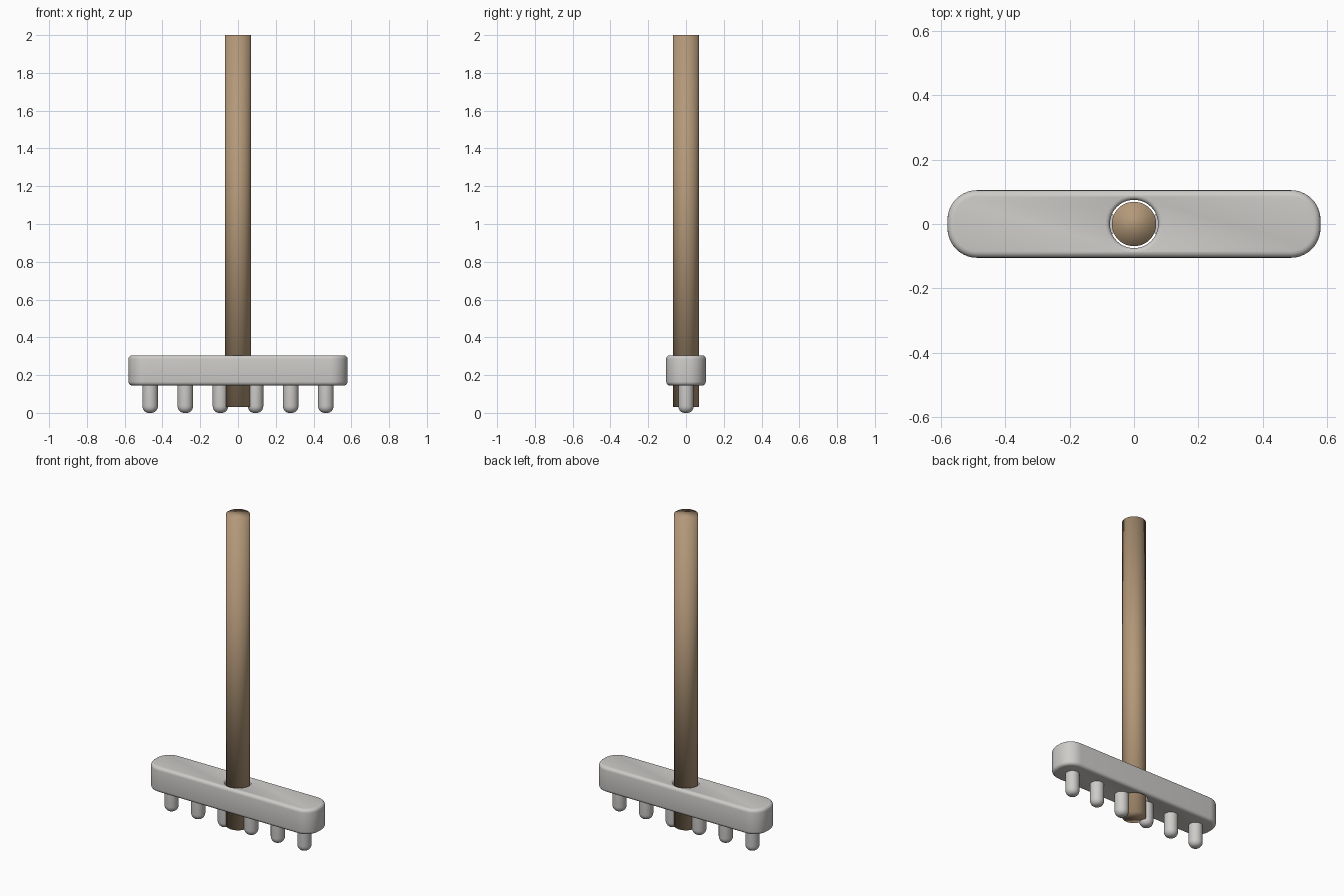
import bpy, bmesh, math

if "Cube" in bpy.data.objects:
    bpy.data.objects.remove(bpy.data.objects["Cube"])


def material(name, rgb):
    m = bpy.data.materials.new(name)
    m.diffuse_color = (*rgb, 1)
    m.use_nodes = True
    m.node_tree.nodes["Principled BSDF"].inputs["Base Color"].default_value = m.diffuse_color
    return m


grey = material("light grey", (0.61, 0.60, 0.58))
wood = material("tan wood", (0.45, 0.315, 0.19))


def add_object(name, bm, mat, smooth=True):
    bmesh.ops.recalc_face_normals(bm, faces=bm.faces)
    for f in bm.faces:
        f.smooth = smooth
    me = bpy.data.meshes.new(name)
    bm.to_mesh(me)
    bm.free()
    me.materials.append(mat)
    ob = bpy.data.objects.new(name, me)
    bpy.context.collection.objects.link(ob)
    return ob


def lathe(name, profile, mat, segments, x=0.0):
    """Capped solid of revolution about z from (radius, height) pairs."""
    bm = bmesh.new()
    rings = []
    for r, z in profile:
        rings.append([bm.verts.new((x + r * math.cos(2 * math.pi * i / segments),
                                    r * math.sin(2 * math.pi * i / segments), z))
                      for i in range(segments)])
    for a, b in zip(rings, rings[1:]):
        for i in range(segments):
            j = (i + 1) % segments
            bm.faces.new((a[i], a[j], b[j], b[i]))
    bm.faces.new(rings[0][::-1])
    bm.faces.new(rings[-1])
    return add_object(name, bm, mat)


def shade(ob, angle):
    bpy.ops.object.select_all(action='DESELECT')
    ob.select_set(True)
    bpy.context.view_layer.objects.active = ob
    bpy.ops.object.shade_smooth_by_angle(angle=math.radians(angle))


# Handle: plain rod, softly shaded over its whole surface
lathe("handle", [(0.069, 0.03), (0.069, 2.0)], wood, 48)

# Head bar: block with rounded corners in plan and softened rims
HX, HY, Z0, Z1 = 0.58, 0.105, 0.145, 0.305
bm = bmesh.new()
bmesh.ops.create_cube(bm, size=1)
for v in bm.verts:
    v.co = (v.co.x * 2 * HX, v.co.y * 2 * HY, Z0 if v.co.z < 0 else Z1)
upright = [e for e in bm.edges if abs(e.verts[0].co.z - e.verts[1].co.z) > 0.1]
bmesh.ops.bevel(bm, geom=upright, offset=0.092, segments=10, profile=0.5,
                affect='EDGES')
rims = [e for e in bm.edges if abs(e.verts[0].co.z - e.verts[1].co.z) < 1e-4]
bmesh.ops.bevel(bm, geom=rims, offset=0.02, segments=4, profile=0.5,
                affect='EDGES')
bar = add_object("head_bar", bm, grey)

# Socket through the bar, rounded outward at both mouths
R, FLARE = 0.075, 0.014
steps = [math.radians(a) for a in (0, 30, 60, 90)]
mouth = [(R + FLARE * (1 - math.cos(a)), Z1 - FLARE + FLARE * math.sin(a)) for a in steps]
upper = mouth + [(R + FLARE, Z1 + 0.05)]
lower = [(r, Z0 + Z1 - z) for r, z in reversed(upper)]
cutter = lathe("socket_cutter", lower + upper, grey, 48)
cutter.hide_render = True

cut = bar.modifiers.new("socket", 'BOOLEAN')
cut.operation = 'DIFFERENCE'
cut.solver = 'EXACT'
cut.object = cutter
bpy.context.view_layer.objects.active = bar
bpy.ops.object.modifier_apply(modifier=cut.name)
bpy.data.objects.remove(cutter)
shade(bar, 35)

# Teeth: six short pegs with rounded tips
TR, TIP = 0.041, 0.033
tip = [(TR - TIP + TIP * math.sin(a), TIP * 1.1 * (1 - math.cos(a)))
       for a in (math.radians(d) for d in range(0, 91, 15))]
for k in range(6):
    tooth = lathe(f"tooth_{k + 1}", tip + [(TR, Z0 + 0.005)], grey, 24,
                  x=(k - 2.5) * 0.186)
    shade(tooth, 35)
